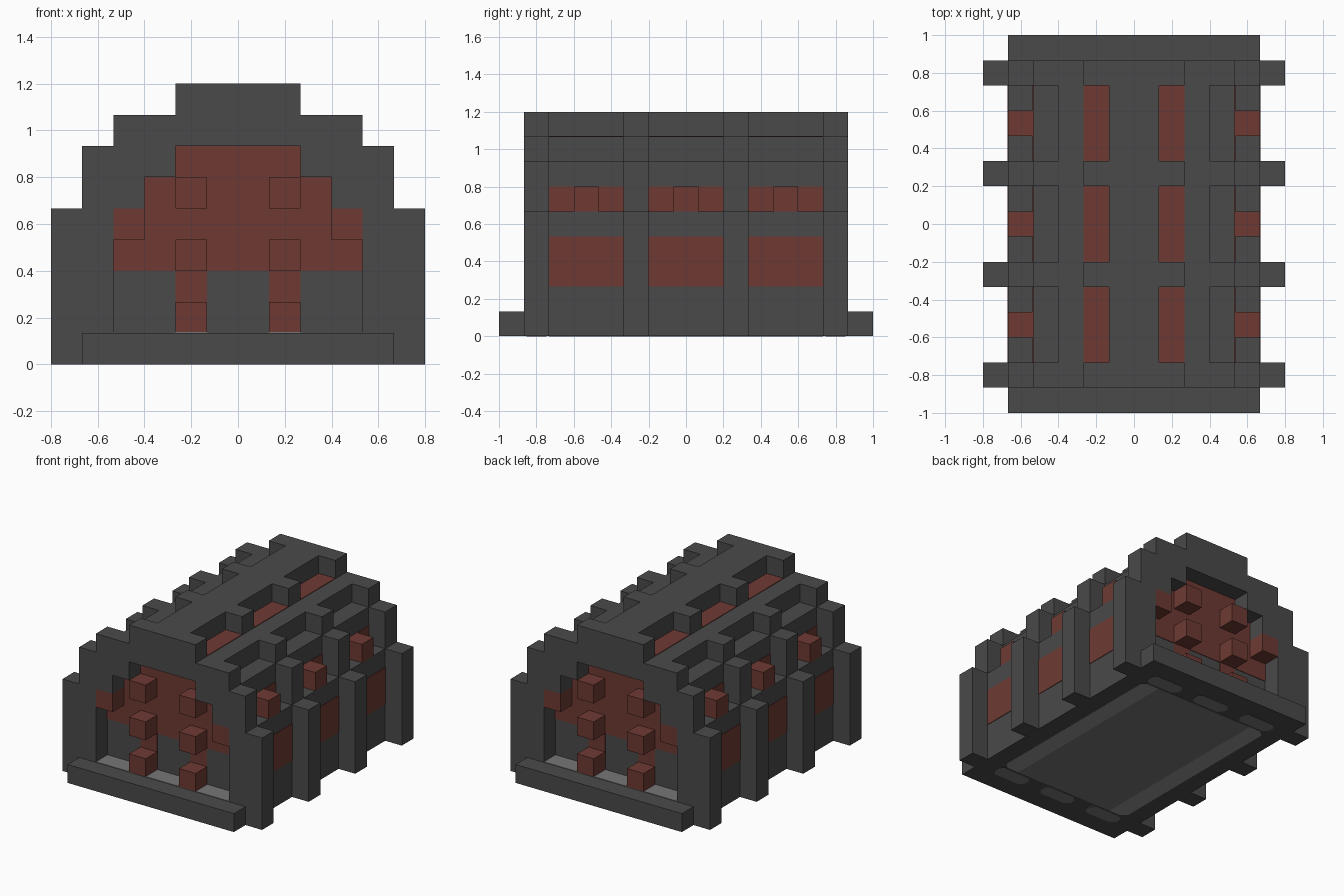
import bpy
import bmesh
from mathutils import Vector

U = 2 / 15      # one block
THIN = 0.03     # panel thickness in blocks

if "Cube" in bpy.data.objects:
    bpy.data.objects.remove(bpy.data.objects["Cube"], do_unlink=True)


def material(name, rgb):
    m = bpy.data.materials.new(name)
    m.use_nodes = True
    m.diffuse_color = (*rgb, 1)
    m.node_tree.nodes["Principled BSDF"].inputs["Base Color"].default_value = (*rgb, 1)
    return m


DARK = material("dark stone", (0.068, 0.068, 0.068))
RED = material("dull red", (0.156, 0.042, 0.034))
GREY = material("floor grey", (0.18, 0.18, 0.18))
PALE = material("pale grey", (0.29, 0.29, 0.29))


def prism(name, points, direction, mat):
    """Extrude a flat loop of points, all measured in blocks."""
    bm = bmesh.new()
    face = bm.faces.new([bm.verts.new(Vector(p) * U) for p in points])
    new = bmesh.ops.extrude_face_region(bm, geom=[face])["geom"]
    verts = [g for g in new if isinstance(g, bmesh.types.BMVert)]
    bmesh.ops.translate(bm, vec=Vector(direction) * U, verts=verts)
    bmesh.ops.recalc_face_normals(bm, faces=bm.faces)
    mesh = bpy.data.meshes.new(name)
    bm.to_mesh(mesh)
    bm.free()
    mesh.materials.append(mat)
    obj = bpy.data.objects.new(name, mesh)
    bpy.context.collection.objects.link(obj)
    return obj


def box(name, x, y, z, mat):
    loop = [(x[0], y[0], z[0]), (x[1], y[0], z[0]), (x[1], y[1], z[0]), (x[0], y[1], z[0])]
    return prism(name, loop, (0, 0, z[1] - z[0]), mat)


def stepped(steps, bottom):
    """Right half of a stepped outline from (half width, top) pairs."""
    pts = []
    for half, top in steps:
        pts += [(half, bottom), (half, top)]
        bottom = top
    return pts


def mirrored(half):
    return half + [(-x, z) for x, z in reversed(half)]


def span(sign, a, b):
    return sorted((sign * a, sign * b))


RIB = [(6, 5), (5, 7), (4, 8), (2, 9)]
BAY = [(5, 5), (4, 7), (3, 8), (1, 9)]
ARCH = [(4, 5), (3, 6), (2, 7)]

# solid middle ribs
for y in (-2.5, 1.5):
    prism("middle_rib", [(x, y, z) for x, z in mirrored(stepped(RIB, 0))], (0, 1, 0), DARK)

# bays between the ribs, with red panels and studs
for y in (-4, 0, 4):
    ends = (y - 1.5, y + 1.5)
    prism("bay", [(x, ends[0], z) for x, z in mirrored(stepped(BAY, 0))], (0, 3, 0), DARK)
    for s in (-1, 1):
        box("lower_side_panel", span(s, 5, 5 + THIN), ends, (2, 4), RED)
        box("upper_side_panel", span(s, 4, 4 + THIN), ends, (5, 6), RED)
        box("roof_panel", span(s, 1, 2), ends, (8, 8 + THIN), RED)
        box("side_stud", span(s, 4, 5), (y - 0.5, y + 0.5), (5, 6), RED)

# arched ends, the same at front and back
for e in (-1, 1):
    y0, y1 = span(e, 5.5, 6.5)
    outline = mirrored(stepped(RIB, 1)) + mirrored(stepped(ARCH, 1))[::-1]
    prism("end_arch", [(x, y0, z) for x, z in outline], (0, 1, 0), DARK)
    box("end_base", (-6, 6), (y0, y1), (0, 1), DARK)
    box("end_sill", (-5, 5), span(e, 6.5, 7.5), (0, 1), DARK)
    box("end_floor", (-4, 4), (y0, y1), (1, 1 + THIN), GREY)

    # red wall inside the arch
    wall = mirrored(stepped(ARCH, 3))
    prism("end_wall_panel", [(x, e * 5.5, z) for x, z in wall], (0, e * THIN, 0), RED)
    for s in (-1, 1):
        box("end_wall_column", span(s, 1, 2), span(e, 5.5, 5.5 + THIN), (1, 3), RED)
        box("corner_stud", span(s, 3, 4), (y0, y1), (4, 5), RED)
        for z in (1, 3, 5):
            box("end_stud", span(s, 1, 2), (y0, y1), (z, z + 1), RED)

    # chamfered slots under the ends
    for x in (-3, 0, 3):
        quarter = [(1, 0.15), (0.75, 0.4)]
        side = quarter + [(-a, b) for a, b in reversed(quarter)]
        ring = side + [(-a, -b) for a, b in side]
        prism("underside_slot", [(x + a, e * 6 + b, 0) for a, b in ring],
              (0, 0, -THIN / 2), GREY)

# underside panel and its pale side strips
box("underside_panel", (-3, 3), (-5.5, 5.5), (-THIN / 2, 0), GREY)
for s in (-1, 1):
    strip = [(3, -5.5), (3.7, -5.5), (4, -5.2), (4, 5.2), (3.7, 5.5), (3, 5.5)]
    prism("underside_strip", [(s * x, y, 0) for x, y in strip], (0, 0, -THIN / 2), PALE)
